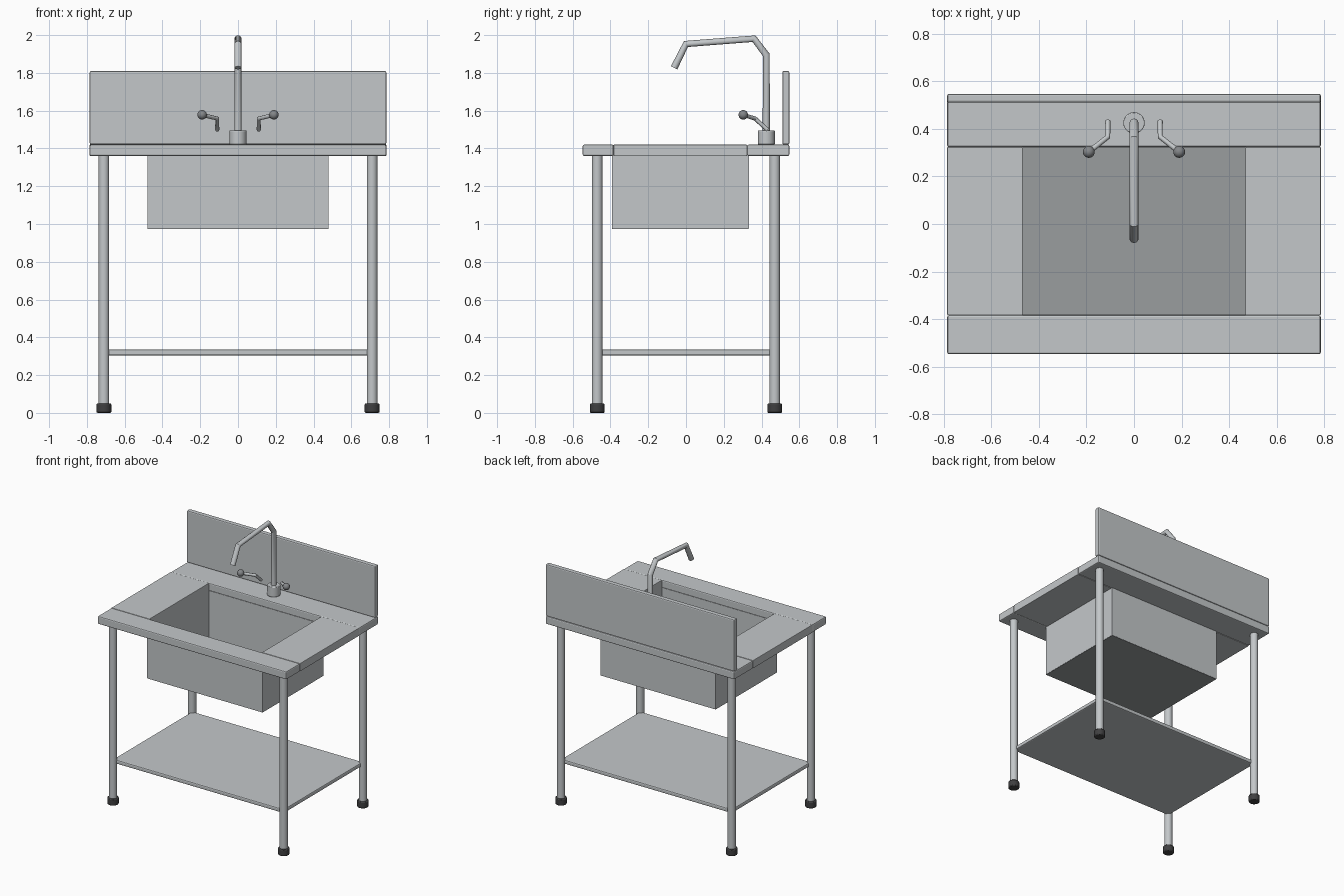
import bpy, bmesh, math
from mathutils import Vector

if "Cube" in bpy.data.objects:
    bpy.data.objects.remove(bpy.data.objects["Cube"])


def material(name, rgb):
    m = bpy.data.materials.new(name)
    m.diffuse_color = (*rgb, 1)
    m.use_nodes = True
    m.node_tree.nodes["Principled BSDF"].inputs["Base Color"].default_value = m.diffuse_color
    return m


STEEL = material("steel", (0.55, 0.575, 0.59))
BASIN = material("dark_steel", (0.32, 0.34, 0.345))
KNOB = material("knob_grey", (0.23, 0.24, 0.25))
RUBBER = material("black_rubber", (0.05, 0.05, 0.052))


def finish(ob, name, mat, bevel=0.0, smooth=False):
    ob.name = name
    ob.data.materials.clear()
    ob.data.materials.append(mat)
    if bevel:
        mod = ob.modifiers.new("rounded_edges", 'BEVEL')
        mod.width = bevel
        mod.segments = 2
        mod.limit_method = 'ANGLE'
    if smooth:
        bpy.ops.object.shade_smooth_by_angle(angle=math.radians(35))
    return ob


def box(name, x, y, z, mat=STEEL, bevel=0.0):
    """Box from (min, max) ranges on each axis."""
    me = bpy.data.meshes.new(name)
    bm = bmesh.new()
    bmesh.ops.create_cube(bm, size=1)
    for v in bm.verts:
        v.co = Vector([r[0] + (c + 0.5) * (r[1] - r[0])
                       for c, r in zip(v.co, (x, y, z))])
    bm.to_mesh(me)
    bm.free()
    ob = bpy.data.objects.new(name, me)
    bpy.context.collection.objects.link(ob)
    return finish(ob, name, mat, bevel)


def cylinder(name, x, y, z, r, mat=STEEL, bevel=0.0):
    bpy.ops.mesh.primitive_cylinder_add(
        vertices=32, radius=r, depth=z[1] - z[0],
        location=(x, y, (z[0] + z[1]) / 2))
    return finish(bpy.context.object, name, mat, bevel, True)


def pipe(name, points, r, mat=STEEL):
    """Round tube along straight segments."""
    cu = bpy.data.curves.new(name, 'CURVE')
    cu.dimensions = '3D'
    cu.bevel_depth = r
    cu.bevel_resolution = 4
    cu.use_fill_caps = True
    sp = cu.splines.new('POLY')
    sp.points.add(len(points) - 1)
    for p, co in zip(sp.points, points):
        p.co = (*co, 1)
    ob = bpy.data.objects.new(name, cu)
    bpy.context.collection.objects.link(ob)
    bpy.ops.object.select_all(action='DESELECT')
    bpy.context.view_layer.objects.active = ob
    ob.select_set(True)
    bpy.ops.object.convert(target='MESH')
    return finish(bpy.context.object, name, mat, 0, True)


# Counter slabs around the basin opening
TOP = (1.36, 1.42)
box("counter_front", (-0.785, 0.785), (-0.547, -0.383), TOP, bevel=0.008)
box("counter_back", (-0.785, 0.785), (0.323, 0.547), TOP, bevel=0.008)
for side, xr in (("left", (-0.785, -0.468)), ("right", (0.468, 0.785))):
    box("counter_" + side, xr, (-0.383, 0.323), TOP, bevel=0.003)

# Splashback
box("splashback", (-0.785, 0.785), (0.51, 0.547), (1.42, 1.81), bevel=0.008)

# Basin walls, floor and drain
WALL = (0.975, 1.365)
box("basin_front", (-0.48, 0.48), (-0.393, -0.381), WALL)
box("basin_back", (-0.48, 0.48), (0.321, 0.333), WALL)
for side, xr in (("left", (-0.48, -0.468)), ("right", (0.468, 0.48))):
    box("basin_" + side, xr, (-0.381, 0.321), WALL)
box("basin_floor", (-0.479, 0.479), (-0.392, 0.332), (0.973, 0.987), BASIN)
cylinder("drain", 0, -0.03, (0.986, 0.991), 0.054, BASIN)

# Legs with rubber feet
for sx, side in ((-1, "left"), (1, "right")):
    for sy, end in ((-1, "front"), (1, "back")):
        x, y = sx * 0.71, sy * 0.47
        cylinder(f"leg_{end}_{side}", x, y, (0.03, 1.36), 0.028)
        cylinder(f"foot_{end}_{side}", x, y, (0, 0.05), 0.039, RUBBER, 0.006)

# Lower shelf
box("shelf", (-0.71, 0.71), (-0.47, 0.47), (0.305, 0.335), bevel=0.008)

# Tap base and bent spout
cylinder("tap_base", 0, 0.425, (1.42, 1.495), 0.045, STEEL, 0.004)
pipe("spout", [(0, 0.425, 1.48), (0, 0.425, 1.895), (0, 0.36, 1.981),
               (0, 0.0, 1.953), (0, -0.063, 1.827)], 0.019)

# Tap handles with ball knobs
for s, side in ((-1, "left"), (1, "right")):
    pipe("handle_" + side, [(s * 0.11, 0.432, 1.498), (s * 0.11, 0.366, 1.558),
                            (s * 0.19, 0.303, 1.578)], 0.011)
    bpy.ops.mesh.primitive_uv_sphere_add(
        segments=24, ring_count=12, radius=0.025,
        location=(s * 0.19, 0.303, 1.578))
    finish(bpy.context.object, "knob_" + side, KNOB, 0, True)
